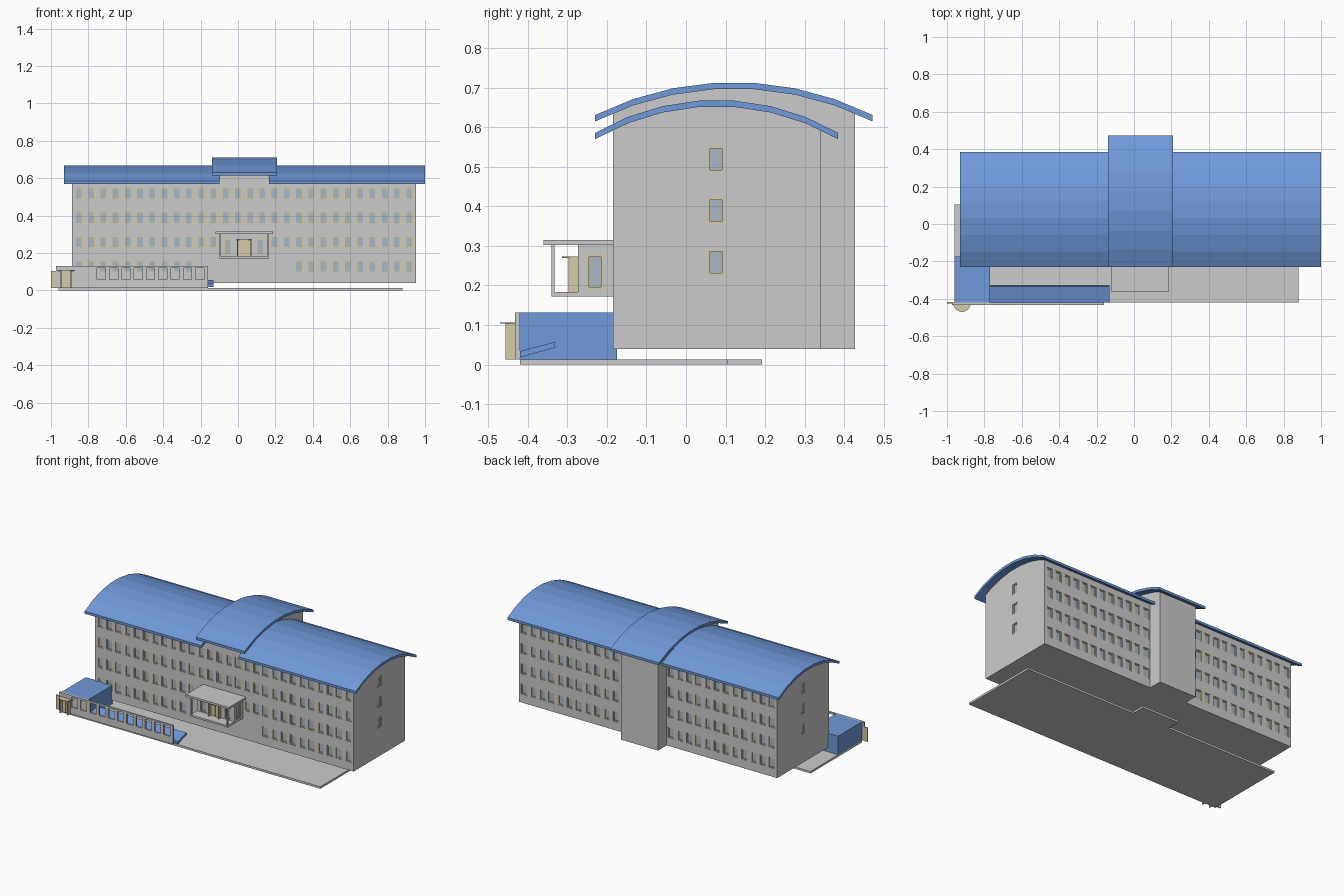
import bpy, bmesh, math

if "Cube" in bpy.data.objects:
    bpy.data.objects.remove(bpy.data.objects["Cube"])


def mat(name, rgb):
    m = bpy.data.materials.new(name)
    m.diffuse_color = (*rgb, 1)
    m.use_nodes = True
    m.node_tree.nodes["Principled BSDF"].inputs["Base Color"].default_value = m.diffuse_color
    return m


BLUE = mat("roof_blue", (0.16, 0.32, 0.70))
BEIGE = mat("frame_beige", (0.68, 0.60, 0.38))
GLASS = mat("glass_grey", (0.40, 0.48, 0.55))


def finish(name, bm, material=None):
    bmesh.ops.recalc_face_normals(bm, faces=bm.faces)
    me = bpy.data.meshes.new(name)
    bm.to_mesh(me)
    bm.free()
    ob = bpy.data.objects.new(name, me)
    bpy.context.collection.objects.link(ob)
    if material:
        me.materials.append(material)
    return ob


def boxes(name, items, material=None):
    """One object from boxes given as (x0, x1, y0, y1, z0, z1)."""
    bm = bmesh.new()
    for x0, x1, y0, y1, z0, z1 in items:
        vs = bmesh.ops.create_cube(bm, size=1)["verts"]
        for v in vs:
            v.co = ((x0 + x1) / 2 + v.co.x * (x1 - x0),
                    (y0 + y1) / 2 + v.co.y * (y1 - y0),
                    (z0 + z1) / 2 + v.co.z * (z1 - z0))
    return finish(name, bm, material)


def prism(name, pts, a, b, axis="x", material=None):
    """Extrude a (y, z) profile along x, or an (x, y) outline along z."""
    bm = bmesh.new()
    put = (lambda p, t: (t, p[0], p[1])) if axis == "x" else (lambda p, t: (p[0], p[1], t))
    lo = [bm.verts.new(put(p, a)) for p in pts]
    hi = [bm.verts.new(put(p, b)) for p in pts]
    bm.faces.new(lo)
    bm.faces.new(hi)
    for i in range(len(pts)):
        j = (i + 1) % len(pts)
        bm.faces.new((lo[i], lo[j], hi[j], hi[i]))
    return finish(name, bm, material)


def cut(ob, cutter):
    m = ob.modifiers.new("openings", "BOOLEAN")
    m.operation, m.solver, m.object = "DIFFERENCE", "EXACT", cutter
    bpy.context.view_layer.objects.active = ob
    bpy.ops.object.modifier_apply(modifier=m.name)


def arc(y0, y1, z_end, rise, n=7):
    w, c = (y1 - y0) / 2, (y0 + y1) / 2
    r = (w * w + rise * rise) / (2 * rise)
    h = math.asin(w / r)
    angs = [-h + 2 * h * i / n for i in range(n + 1)]
    return [(c + r * math.sin(t), z_end + rise - r * (1 - math.cos(t))) for t in angs]


def z_at(line, y):
    for (a, za), (b, zb) in zip(line, line[1:]):
        if a <= y <= b:
            return za + (zb - za) * (y - a) / (b - a)


T = 0.016                      # roof thickness
FRONT, BACK, LEFT, RIGHT = -0.185, 0.34, -0.887, 0.952
TX0, TX1, TBACK = -0.1, 0.165, 0.427


def roof(name, line, x0, x1):
    prism(name, line + [(y, z - T) for y, z in reversed(line)], x0, x1, material=BLUE)


def body(name, line, y0, y1, x0, x1):
    ys = [y0] + [y for y, _ in line if y0 < y < y1] + [y1]
    top = [(y, z_at(line, y) - T * 0.7) for y in ys]
    return prism(name, [(y0, 0.04)] + top + [(y1, 0.04)], x0, x1)


# Curved roofs and the walls under them
main_arc = arc(-0.23, 0.385, 0.586, 0.083)
tower_arc = arc(-0.23, 0.472, 0.631, 0.083)
roof("roof_left", main_arc, -0.93, TX0)
roof("roof_right", main_arc, TX1, 1.0)
roof("roof_centre", tower_arc, -0.138, 0.208)
walls = [body("wing_left", main_arc, FRONT, BACK, LEFT, TX0),
         body("wing_right", main_arc, FRONT, BACK, TX1, RIGHT),
         body("centre_block", tower_arc, FRONT, TBACK, TX0, TX1)]

# Ground slab: same outline as the building, shifted forward
prism("ground_slab", [(-0.96, -0.42), (0.88, -0.42), (0.88, 0.105), (0.095, 0.105),
                      (0.095, 0.192), (-0.17, 0.192), (-0.17, 0.105), (-0.96, 0.105)],
      0, 0.013, "z")

# Windows: recess cutter, frame bars and pane for each
holes, frames, panes = [], [], []


def window(axis, pos, inward, u, z0, z1, w=0.042):
    def bx(u0, u1, d0, d1, za, zb):
        d = sorted((pos + inward * d0, pos + inward * d1))
        return (u0, u1, *d, za, zb) if axis == "y" else (*d, u0, u1, za, zb)
    a, b, f = u - w / 2, u + w / 2, 0.006
    holes.append(bx(a, b, -0.01, 0.012, z0, z1))
    panes.append(bx(a + f, b - f, 0.007, 0.0125, z0 + f, z1 - f))
    frames.extend([bx(a, a + f, 0.003, 0.0125, z0, z1), bx(b - f, b, 0.003, 0.0125, z0, z1),
                   bx(a + f, b - f, 0.003, 0.0125, z0, z0 + f),
                   bx(a + f, b - f, 0.003, 0.0125, z1 - f, z1)])


for row in range(4):
    z0 = 0.095 + 0.1305 * row
    for i in range(28):
        x = -0.851 + 0.0654 * i
        hidden = (row == 0 and 10 <= i <= 17) or (row == 1 and 12 <= i <= 15)
        if not hidden:
            window("y", FRONT, 1, x, z0, z0 + 0.066)
        if not 12 <= i <= 15:
            window("y", BACK, -1, x, z0, z0 + 0.066)
    if row:
        window("x", RIGHT, -1, 0.076, z0, z0 + 0.066)
        window("x", LEFT, 1, 0.076, z0, z0 + 0.066)

# Entrance porch: room, slabs, posts
porch = boxes("porch_room", [(TX0, TX1, -0.273, FRONT, 0.178, 0.307)])
for u in (-0.055, 0.12):
    window("y", -0.273, 1, u, 0.19, 0.278)
window("x", TX0, 1, -0.23, 0.19, 0.278)
window("x", TX1, -1, -0.23, 0.19, 0.278)
boxes("porch_floor", [(TX0, TX1, -0.34, FRONT, 0.172, 0.184)])
boxes("porch_roof", [(-0.12, 0.187, -0.36, FRONT, 0.302, 0.315)])
boxes("porch_posts", [(x, x + 0.008, -0.34, -0.332, 0.184, 0.302)
                      for x in (TX0, TX1 - 0.008)])

cutter = boxes("window_cutter", holes)
for ob in walls + [porch]:
    cut(ob, cutter)
bpy.data.objects.remove(cutter)
boxes("window_frames", frames, BEIGE)
boxes("window_panes", panes, GLASS)


# Doors: open leaves under a thin half-round canopy
def half_round(name, x, y, r, z):
    pts = [(x + r * math.cos(math.pi * (1 + i / 12)), y + r * math.sin(math.pi * (1 + i / 12)))
           for i in range(13)]
    prism(name, pts, z, z + 0.003, "z", BEIGE)


half_round("porch_door_canopy", 0.033, -0.273, 0.04, 0.27)
boxes("porch_door", [(-0.005, 0.001, -0.297, -0.272, 0.184, 0.27),
                     (0.065, 0.071, -0.297, -0.272, 0.184, 0.27),
                     (0.001, 0.031, -0.278, -0.272, 0.184, 0.27),
                     (0.035, 0.065, -0.278, -0.272, 0.184, 0.27)], BEIGE)
half_round("side_door_canopy", -0.92, -0.424, 0.046, 0.104)
boxes("side_door", [(-0.95, -0.944, -0.457, -0.43, 0.013, 0.104),
                    (-0.896, -0.89, -0.457, -0.43, 0.013, 0.104),
                    (-0.944, -0.922, -0.437, -0.43, 0.013, 0.104),
                    (-0.918, -0.896, -0.437, -0.43, 0.013, 0.104),
                    (-1.0, -0.97, -0.424, -0.418, 0.013, 0.104)], BEIGE)

# Front screen wall with a row of openings; the first two are backed
screen = boxes("screen_wall", [(-0.972, -0.16, -0.432, -0.42, 0.013, 0.132)])
xs = [-0.862 + 0.0657 * i for i in range(11)]
cutter = boxes("screen_cutter", [(x - 0.022, x + 0.022, -0.45, -0.40, 0.058, 0.121) for x in xs])
cut(screen, cutter)
bpy.data.objects.remove(cutter)
boxes("screen_backing", [(x - 0.022, x + 0.022, -0.425, -0.4205, 0.058, 0.121) for x in xs[:2]])

# Blue side annex and the sloping ramp behind the screen
boxes("side_annex", [(-0.96, -0.77, -0.42, -0.175, 0.013, 0.132)], BLUE)
prism("ramp", [(-0.42, 0.018), (-0.42, 0.034), (-0.333, 0.057), (-0.33, 0.043)],
      -0.77, -0.132, material=BLUE)
